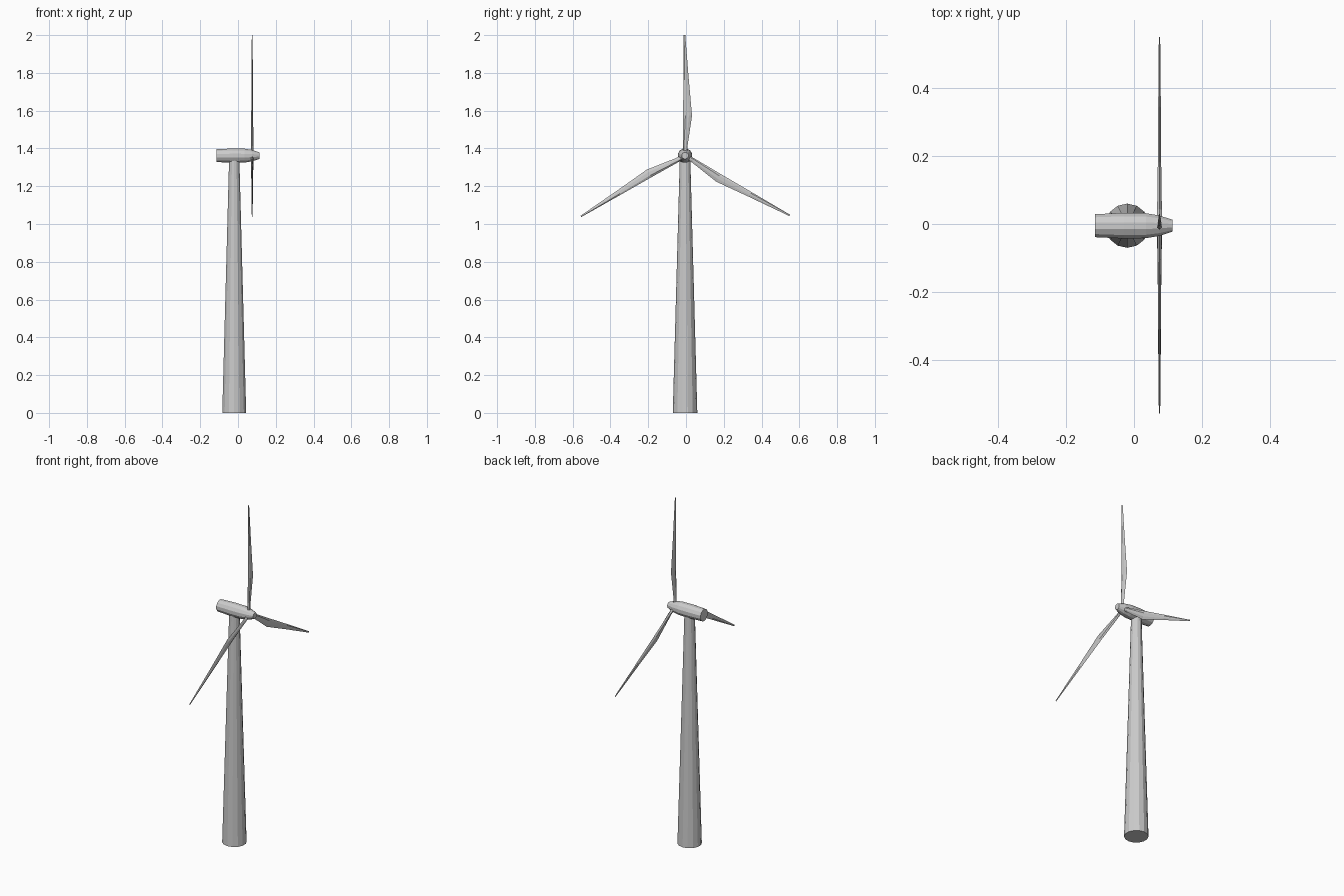
import bpy, bmesh
from math import sin, cos, pi, radians
from mathutils import Vector, Matrix

if "Cube" in bpy.data.objects:
    bpy.data.objects.remove(bpy.data.objects["Cube"])

CY = -0.005                       # shared centre line in y
HUB = Vector((0.075, CY, 1.362))  # rotor centre


def loft(name, rings):
    """Skin a list of equal-length rings and cap both ends."""
    bm = bmesh.new()
    loops = [[bm.verts.new(p) for p in ring] for ring in rings]
    n = len(loops[0])
    for a, b in zip(loops, loops[1:]):
        for i in range(n):
            j = (i + 1) % n
            bm.faces.new((a[i], a[j], b[j], b[i]))
    bm.faces.new(loops[0][::-1])
    bm.faces.new(loops[-1])
    bmesh.ops.recalc_face_normals(bm, faces=bm.faces[:])
    mesh = bpy.data.meshes.new(name)
    bm.to_mesh(mesh)
    bm.free()
    obj = bpy.data.objects.new(name, mesh)
    bpy.context.collection.objects.link(obj)
    return obj


def circle(n, r):
    return [(r * cos(2 * pi * (i + 0.5) / n), r * sin(2 * pi * (i + 0.5) / n))
            for i in range(n)]


# Tapered tower
loft("tower", [[(-0.02 + u, CY + v, z) for u, v in circle(14, r)]
               for z, r in [(0, 0.065), (1.34, 0.028)]])

# Nacelle with tapered nose
loft("nacelle", [[(x, CY + u, HUB.z + v) for u, v in circle(12, r)]
                 for x, r in [(-0.114, 0.035), (-0.03, 0.039), (0.035, 0.038),
                              (0.075, 0.031), (0.113, 0.018)]])

# Blade stations: distance from hub, leading edge, trailing edge, half thickness
STATIONS = [(0.015, -0.011, 0.011, 0.007),
            (0.05, -0.012, 0.013, 0.007),
            (0.212, -0.010, 0.037, 0.005),
            (0.40, -0.009, 0.020, 0.004),
            (0.638, -0.007, 0.001, 0.002)]


def section(d, lead, trail, t):
    w = trail - lead
    return [(0, lead, d), (t, lead + 0.25 * w, d), (t * 0.8, lead + 0.65 * w, d),
            (0, trail, d), (-t * 0.8, lead + 0.65 * w, d), (-t, lead + 0.25 * w, d)]


# Three blades around the hub
for k in range(3):
    blade = loft(f"blade_{k + 1}", [section(*s) for s in STATIONS])
    blade.data.transform(Matrix.Translation(HUB) @ Matrix.Rotation(radians(120 * k), 4, 'X'))
